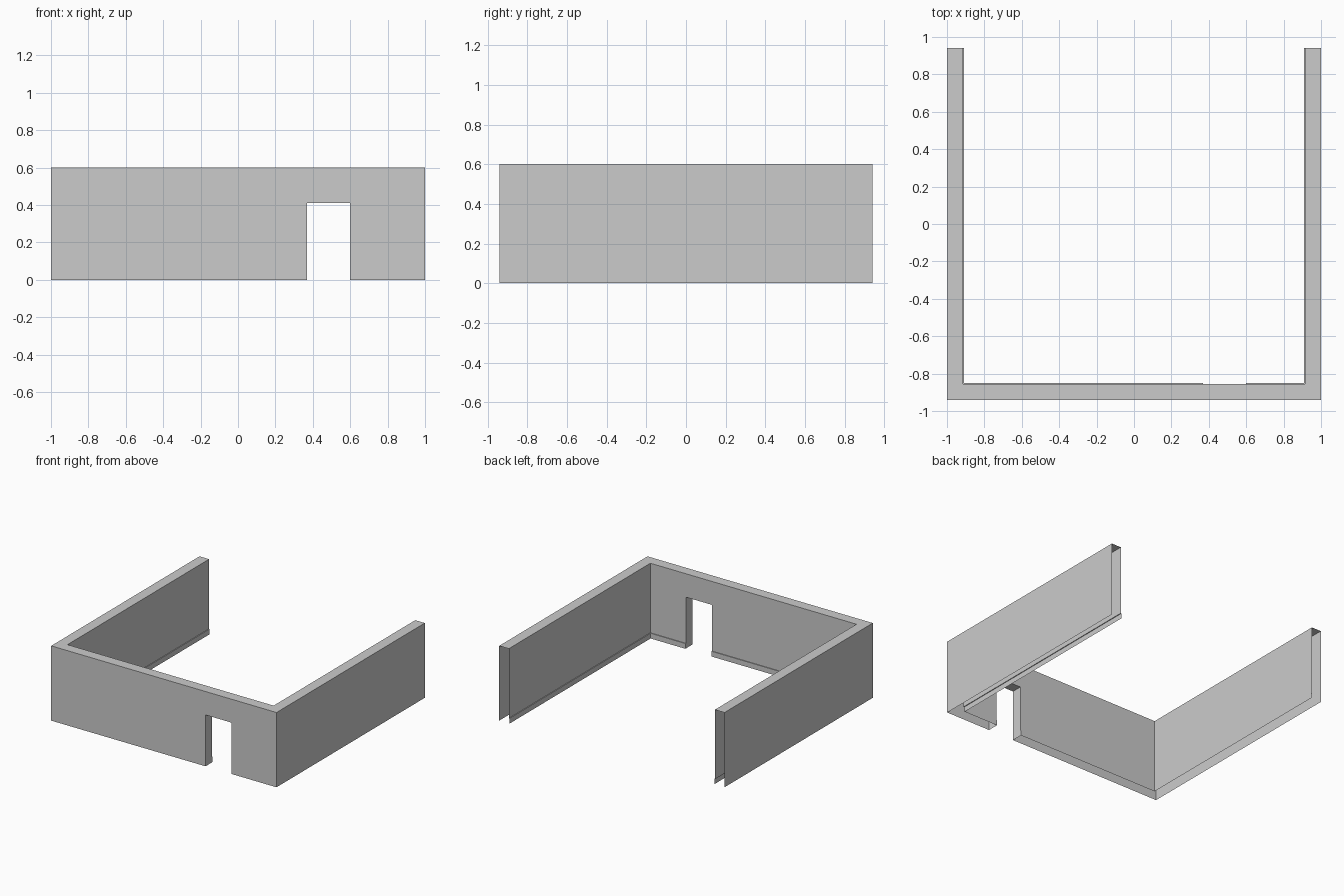
import bpy, bmesh

if "Cube" in bpy.data.objects:
    bpy.data.objects.remove(bpy.data.objects["Cube"])

X, Y, H = 1.0, 0.94, 0.6            # half width, half depth, height
T, LIP, BASE = 0.085, 0.006, 0.042  # wall thickness, skirting depth and height
D0, D1, DH = 0.37, 0.60, 0.412      # doorway left, right, height

# hollow wall section (inset from outer face, z): open underneath
WALL = [(0, 0), (0, H), (T, H), (T, BASE), (T + LIP, BASE), (T + LIP, 0)]
LINTEL = [(0, DH), (0, H), (T, H), (T, DH), (0, DH)]

# stations: outer corner x, y and inward direction x, y
BACK_L, CORNER_L = (-X, Y, 1, 0), (-X, -Y, 1, 1)
DOOR_L, DOOR_R = (D0, -Y, 0, 1), (D1, -Y, 0, 1)
CORNER_R, BACK_R = (X, -Y, -1, 1), (X, Y, -1, 0)


def ring(bm, station, profile):
    x, y, dx, dy = station
    return [bm.verts.new((x + dx * d, y + dy * d, z)) for d, z in profile]


def sweep(name, stations, profile, jamb=None):
    bm = bmesh.new()
    rings = [ring(bm, s, profile) for s in stations]
    for a, b in zip(rings, rings[1:]):
        for i in range(len(profile) - 1):
            bm.faces.new((a[i], b[i], b[i + 1], a[i + 1]))
    # door jamb closing the hollow wall beside the opening
    if jamb:
        section = [(0, 0), (0, DH), (T, DH), (T, BASE), (T + LIP, BASE), (T + LIP, 0)]
        face = bm.faces.new(ring(bm, jamb, section))
        bmesh.ops.triangulate(bm, faces=[face])
    bmesh.ops.remove_doubles(bm, verts=bm.verts, dist=1e-5)
    bmesh.ops.recalc_face_normals(bm, faces=bm.faces)
    # make the roof strip point up so the shell faces outward
    top = max(bm.faces, key=lambda f: f.calc_center_median().z)
    if top.normal.z < 0:
        bmesh.ops.reverse_faces(bm, faces=bm.faces)
    mesh = bpy.data.meshes.new(name)
    bm.to_mesh(mesh)
    bm.free()
    bpy.context.collection.objects.link(bpy.data.objects.new(name, mesh))


# left wall with front wall, lintel over the door, front stub with right wall
sweep("left_and_front_wall", [BACK_L, CORNER_L, DOOR_L], WALL, DOOR_L)
sweep("door_lintel", [DOOR_L, DOOR_R], LINTEL)
sweep("right_wall", [DOOR_R, CORNER_R, BACK_R], WALL, DOOR_R)
